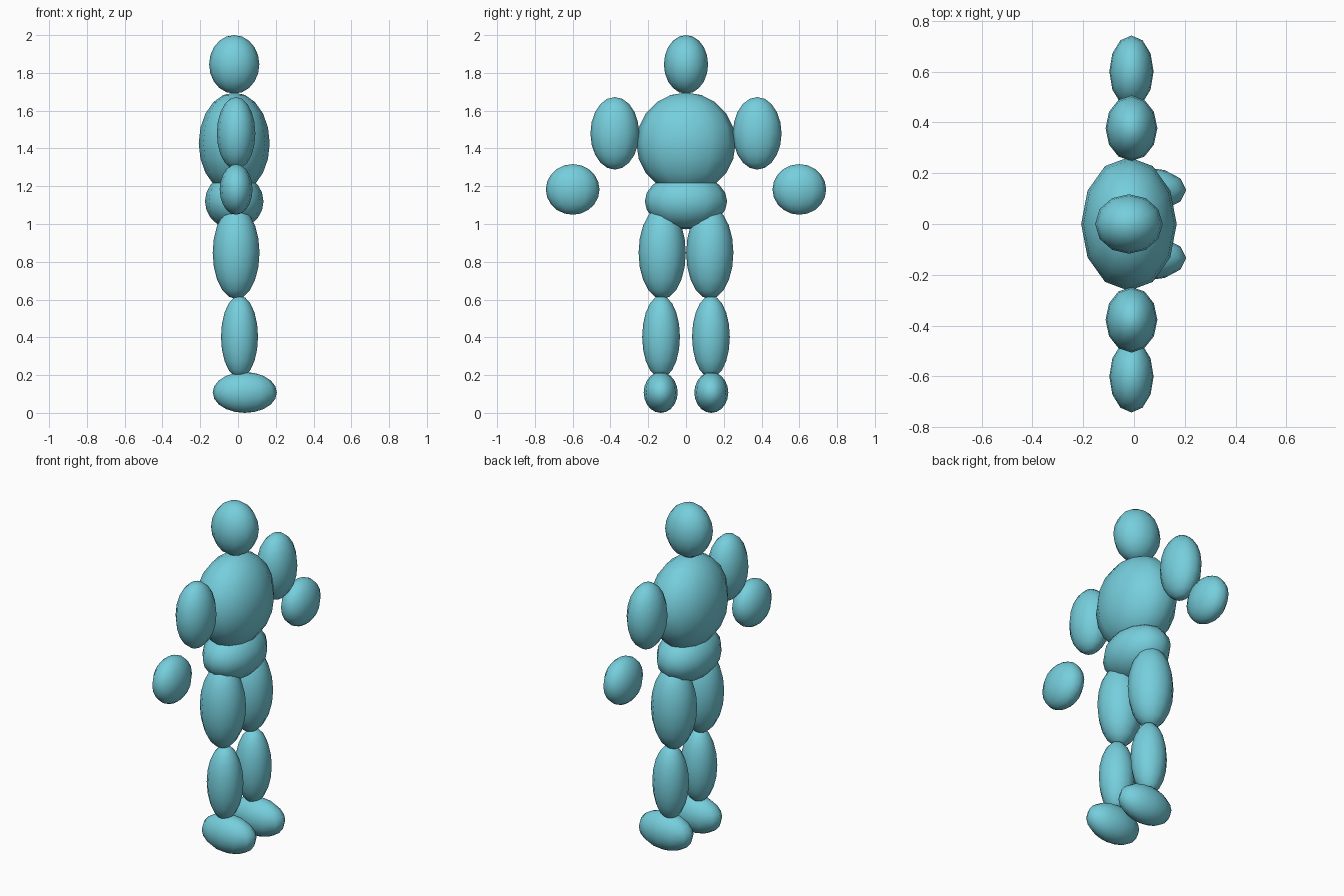
import bpy

if "Cube" in bpy.data.objects:
    bpy.data.objects.remove(bpy.data.objects["Cube"])

# single flat colour
teal = bpy.data.materials.new("teal")
teal.diffuse_color = (0.18, 0.62, 0.72, 1.0)
teal.use_nodes = True
teal.node_tree.nodes["Principled BSDF"].inputs["Base Color"].default_value = teal.diffuse_color


def ellipsoid(name, centre, radii):
    """Low-poly, smooth-shaded ellipsoid for one body segment."""
    bpy.ops.mesh.primitive_uv_sphere_add(segments=12, ring_count=10, radius=1, location=centre)
    ob = bpy.context.object
    ob.name = name
    ob.scale = radii
    bpy.ops.object.transform_apply(location=False, rotation=False, scale=True)
    bpy.ops.object.shade_smooth()
    ob.data.materials.append(teal)
    return ob


# central parts
ellipsoid("head", (-0.02, 0, 1.845), (0.133, 0.117, 0.155))
ellipsoid("chest", (-0.02, 0, 1.428), (0.188, 0.263, 0.268))
ellipsoid("pelvis", (-0.02, 0, 1.12), (0.155, 0.218, 0.148))

# paired limbs: centre x, y offset, z and radii
limbs = {
    "upper_arm": ((-0.01, 0.377, 1.48), (0.102, 0.129, 0.192)),
    "hand": ((-0.01, 0.6, 1.183), (0.087, 0.142, 0.134)),
    "thigh": ((-0.01, 0.126, 0.848), (0.124, 0.125, 0.245)),
    "shin": ((0.008, 0.132, 0.403), (0.098, 0.1, 0.218)),
    "foot": ((0.036, 0.134, 0.108), (0.17, 0.09, 0.108)),
}
for part, ((x, y, z), radii) in limbs.items():
    for side, s in (("left", 1), ("right", -1)):
        ellipsoid(f"{side}_{part}", (x, s * y, z), radii)
